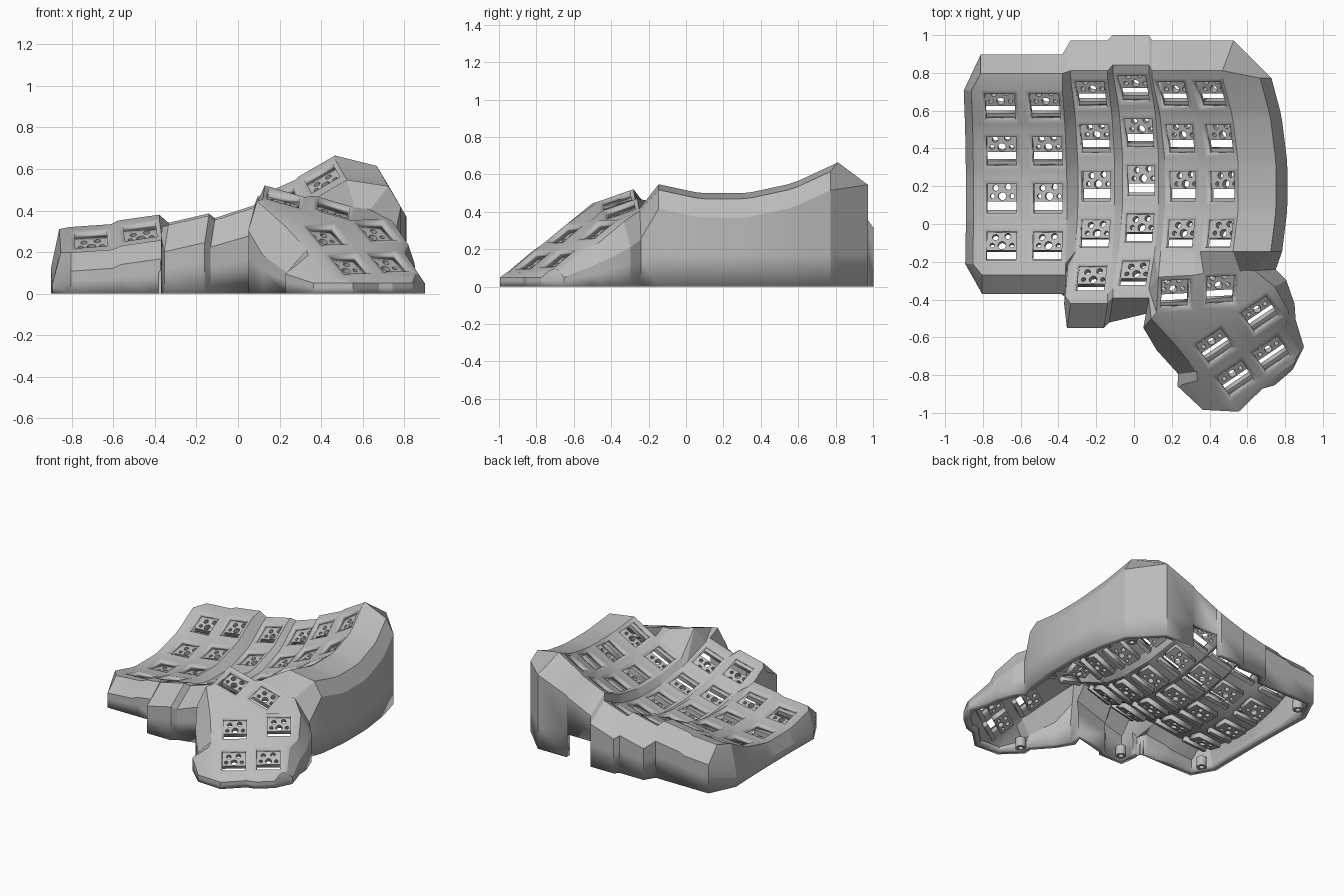
import bpy, bmesh, math
from mathutils import Matrix, Vector

if "Cube" in bpy.data.objects:
    bpy.data.objects.remove(bpy.data.objects["Cube"])

grey = bpy.data.materials.new("light grey plastic")
grey.use_nodes = True
COLOUR = (0.5, 0.5, 0.5, 1)
grey.diffuse_color = COLOUR
grey.node_tree.nodes["Principled BSDF"].inputs["Base Color"].default_value = COLOUR

HALF, HOLE, THICK = 0.1, 0.078, 0.045
RADIUS, STEP = 1.03, math.radians(14)
# Finger columns: centre x, y, z and sideways slope in degrees
COLUMNS = [(-.70, .135, .14, 4), (-.455, .135, .18, 8), (-.20, .20, .18, 13),
           (.035, .23, .215, 18), (.255, .20, .335, 24), (.465, .20, .45, 30)]


def finger_pose(c, k):
    x, y, z, slope = COLUMNS[c]
    a = k * STEP
    return (Matrix.Translation((x, y, z)) @ Matrix.Rotation(-math.radians(slope), 4, 'Y')
            @ Matrix.Translation((0, RADIUS * math.sin(a), RADIUS * (1 - math.cos(a))))
            @ Matrix.Rotation(a, 4, 'X'))


def axes_pose(pos, ax, ay):
    ax = Vector(ax).normalized()
    az = ax.cross(Vector(ay)).normalized()
    ay = az.cross(ax)
    return Matrix.Translation(pos) @ Matrix((ax, ay, az)).transposed().to_4x4()


poses = {}
for c in range(6):
    for k in range(-2 if c in (2, 3) else -1, 3):
        poses[c, k] = finger_pose(c, k)

# Thumb keys: two upper ones and a turned block of four
upper = ((.96, .05, -.28), (-.03, .93, .35))
lower = ((.83, .56, .02), (-.36, .75, .56))
for name, pos, ax in (("T1", (.22, -.37, .46), upper), ("T2", (.46, -.35, .41), upper),
                      ("T3", (.67, -.48, .30), lower), ("T4", (.43, -.65, .28), lower),
                      ("T5", (.54, -.82, .14), lower), ("T6", (.73, -.69, .15), lower)):
    poses[name, 0] = axes_pose(pos, *ax)

# Key frames, each a square ring
bm = bmesh.new()
CORNERS = {"FL": (-1, -1), "FR": (1, -1), "BR": (1, 1), "BL": (-1, 1)}
corner = {}
frame_faces = []
for key, m in poses.items():
    outer, inner = [], []
    for n, (sx, sy) in CORNERS.items():
        corner[key + (n,)] = bm.verts.new(m @ Vector((sx * HALF, sy * HALF, 0)))
        outer.append(corner[key + (n,)])
        inner.append(bm.verts.new(m @ Vector((sx * HOLE, sy * HOLE, 0))))
    for i in range(4):
        j = (i + 1) % 4
        frame_faces.append(bm.faces.new((outer[i], outer[j], inner[j], inner[i])))


def web(*names):
    bm.faces.new([corner[n] for n in names])


def T(i, n):
    return ("T%d" % i, 0, n)


# Webs between rows and columns
for c, k in [p for p in poses if isinstance(p[0], int)]:
    if (c, k + 1) in poses:
        web((c, k, "BL"), (c, k, "BR"), (c, k + 1, "FR"), (c, k + 1, "FL"))
    if (c + 1, k) in poses:
        web((c, k, "FR"), (c + 1, k, "FL"), (c + 1, k, "BL"), (c, k, "BR"))
        if (c, k + 1) in poses:
            web((c, k, "BR"), (c + 1, k, "BL"), (c + 1, k + 1, "FL"), (c, k + 1, "FR"))

# Webs inside the thumb cluster
web(T(1, "BR"), T(1, "FR"), T(2, "FL"), T(2, "BL"))
web(T(4, "BR"), T(4, "FR"), T(3, "FL"), T(3, "BL"))
web(T(5, "BR"), T(5, "FR"), T(6, "FL"), T(6, "BL"))
web(T(4, "FL"), T(5, "BL"), T(5, "BR"), T(4, "FR"))
web(T(3, "FL"), T(6, "BL"), T(6, "BR"), T(3, "FR"))
web(T(4, "FR"), T(5, "BR"), T(6, "BL"), T(3, "FL"))
web(T(1, "FL"), T(4, "BL"), T(4, "BR"), T(1, "FR"))
web(T(1, "FR"), T(4, "BR"), T(2, "FL"))
web(T(2, "FL"), T(4, "BR"), T(3, "BL"), T(2, "FR"))
web(T(2, "FR"), T(3, "BL"), T(3, "BR"), T(2, "BR"))

# Webs from fingers to thumb
web((3, -2, "FR"), T(1, "FL"), T(1, "BL"))
web((3, -2, "FR"), T(1, "BL"), (3, -2, "BR"))
web((3, -2, "BR"), T(1, "BL"), (4, -1, "FL"), (3, -1, "FR"))
web((4, -1, "FL"), T(1, "BL"), T(1, "BR"), (4, -1, "FR"))
web((4, -1, "FR"), T(1, "BR"), T(2, "BL"), (5, -1, "FL"))
web((5, -1, "FL"), T(2, "BL"), T(2, "BR"), (5, -1, "FR"))

# Outer wall: rim corner, crease offset, shoulder offset
rim = []


def add(name, a, b):
    rim.append((name, Vector(a), Vector(b)))


def thumb(i, n, dx, dy, drop=.1):
    add(T(i, n), (dx * .4, dy * .4, -.01), (dx, dy, -drop))


for k in (2, 1, 0, -1):
    for n in ("BL", "FL"):
        add((0, k, n), (-.05, 0, .01), (-.09, 0, -.18))
for c, n in ((0, "FL"), (0, "FR"), (1, "FL"), (1, "FR")):
    add((c, -1, n), (0, -.06, .01), (0, -.16, -.08))
add((2, -1, "FL"), (-.04, -.07, 0), (-.07, -.21, -.06))
add((2, -2, "BL"), (-.04, -.06, 0), (-.05, -.20, -.06))
add((2, -2, "FL"), (-.03, -.01, 0), (-.035, -.05, -.05))
for c, n in ((2, "FL"), (2, "FR"), (3, "FL")):
    add((c, -2, n), (0, -.05, .01), (-.02, -.18, -.12))
add((3, -2, "FR"), (0, -.05, .01), (0, -.13, -.12))
thumb(1, "FL", -.07, -.08, .15)
thumb(4, "BL", -.18, -.03, .15)
thumb(4, "FL", -.16, -.02, .12)
thumb(5, "BL", -.18, -.05, .1)
thumb(5, "FL", -.14, -.04, .05)
thumb(5, "FL", .05, -.05, .05)
thumb(5, "FR", .01, -.04, .05)
thumb(6, "FL", .05, -.04, .05)
thumb(6, "FR", -.02, -.07, .05)
thumb(6, "FR", .04, .05, .05)
thumb(6, "BR", .09, .06)
thumb(3, "FR", .05, .07)
thumb(3, "BR", .10, .06, .15)
thumb(2, "BR", .19, .01, .16)
for k in (-1, 0, 1, 2):
    for n in ("FR", "BR"):
        add((5, k, n), (.2, 0, -.03), (.26, 0, -.13))
add((5, 2, "BR"), (0, .04, .02), (.06, .20, -.10))
for c in (5, 4, 3, 2, 1, 0):
    reach, flange = (.19, .09) if c < 2 else (.20, .04)
    for n in ("BR", "BL"):
        if (c, n) != (5, "BR"):
            add((c, 2, n), (0, flange, .02), (0, reach, -.09))

rings = []
for name, a, b in rim:
    p = corner[name]
    shoulder = p.co + b
    shoulder.z = max(shoulder.z, .05)
    mid, base = shoulder.copy(), shoulder.copy()
    mid.z, base.z = min(.17, shoulder.z * .6), 0
    rings.append([p] + [bm.verts.new(v) for v in (p.co + a, shoulder, mid, base)])
port = {((5, 2, "BL"), (4, 2, "BR")), ((4, 2, "BR"), (4, 2, "BL"))}
for i, r in enumerate(rings):
    j = (i + 1) % len(rings)
    s = rings[j]
    for h in range(4):
        # The cable port is an opening at the base of the back wall
        if h == 3 and (rim[i][0], rim[j][0]) in port:
            continue
        loop = [r[h], r[h + 1], s[h + 1], s[h]]
        bm.faces.new(list(dict.fromkeys(loop)))

bmesh.ops.recalc_face_normals(bm, faces=bm.faces[:])
bm.normal_update()
if sum(f.normal.z for f in frame_faces) < 0:
    bmesh.ops.reverse_faces(bm, faces=bm.faces[:])


def link(name, data):
    ob = bpy.data.objects.new(name, data)
    bpy.context.scene.collection.objects.link(ob)
    if not data.materials:
        data.materials.append(grey)
    return ob


mesh = bpy.data.meshes.new("case_shell")
bm.to_mesh(mesh)
bm.free()
shell = link("case_shell", mesh)
solid = shell.modifiers.new("thickness", 'SOLIDIFY')
solid.thickness, solid.offset = THICK, -1
bpy.context.view_layer.objects.active = shell
shell.select_set(True)
bpy.ops.object.shade_smooth_by_angle(angle=math.radians(22))


# Perforated switch holder and tubes from filled flat curves
def flat_plate(name, outlines, half_depth):
    cu = bpy.data.curves.new(name, 'CURVE')
    cu.dimensions, cu.fill_mode, cu.extrude = '2D', 'BOTH', half_depth
    for pts in outlines:
        sp = cu.splines.new('POLY')
        sp.points.add(len(pts) - 1)
        for q, (x, y) in zip(sp.points, pts):
            q.co = (x, y, 0, 1)
        sp.use_cyclic_u = True
    ob = link(name, cu)
    bpy.context.view_layer.update()
    me = bpy.data.meshes.new_from_object(ob.evaluated_get(bpy.context.evaluated_depsgraph_get()))
    bpy.data.objects.remove(ob)
    me.materials.clear()
    return me


def rect(x0, x1, y0, y1):
    return [(x0, y0), (x1, y0), (x1, y1), (x0, y1)]


def circle(x, y, r, n=16):
    return [(x + r * math.cos(2 * math.pi * i / n), y + r * math.sin(2 * math.pi * i / n))
            for i in range(n)]


holder = flat_plate("switch_holder", [
    rect(-.092, .092, -.015, .092), rect(-.092, .092, -.092, -.062),
    circle(0, .012, .021), circle(-.052, .012, .012), circle(.052, .012, .012),
    circle(-.035, .056, .016), circle(.03, .062, .016)], .018)
for i, m in enumerate(poses.values()):
    link("switch_holder_%d" % i, holder).matrix_world = m @ Matrix.Translation((0, 0, -THICK - .017))

# Screw posts just inside the base rim
post = flat_plate("screw_post", [circle(0, 0, .035), circle(0, 0, .018)], .035)
for i, (x, y) in enumerate([(-.79, .76), (-.79, -.24), (-.28, -.47), (.30, -.82), (.64, .74)]):
    link("screw_post_%d" % i, post).location = (x, y, .035)
